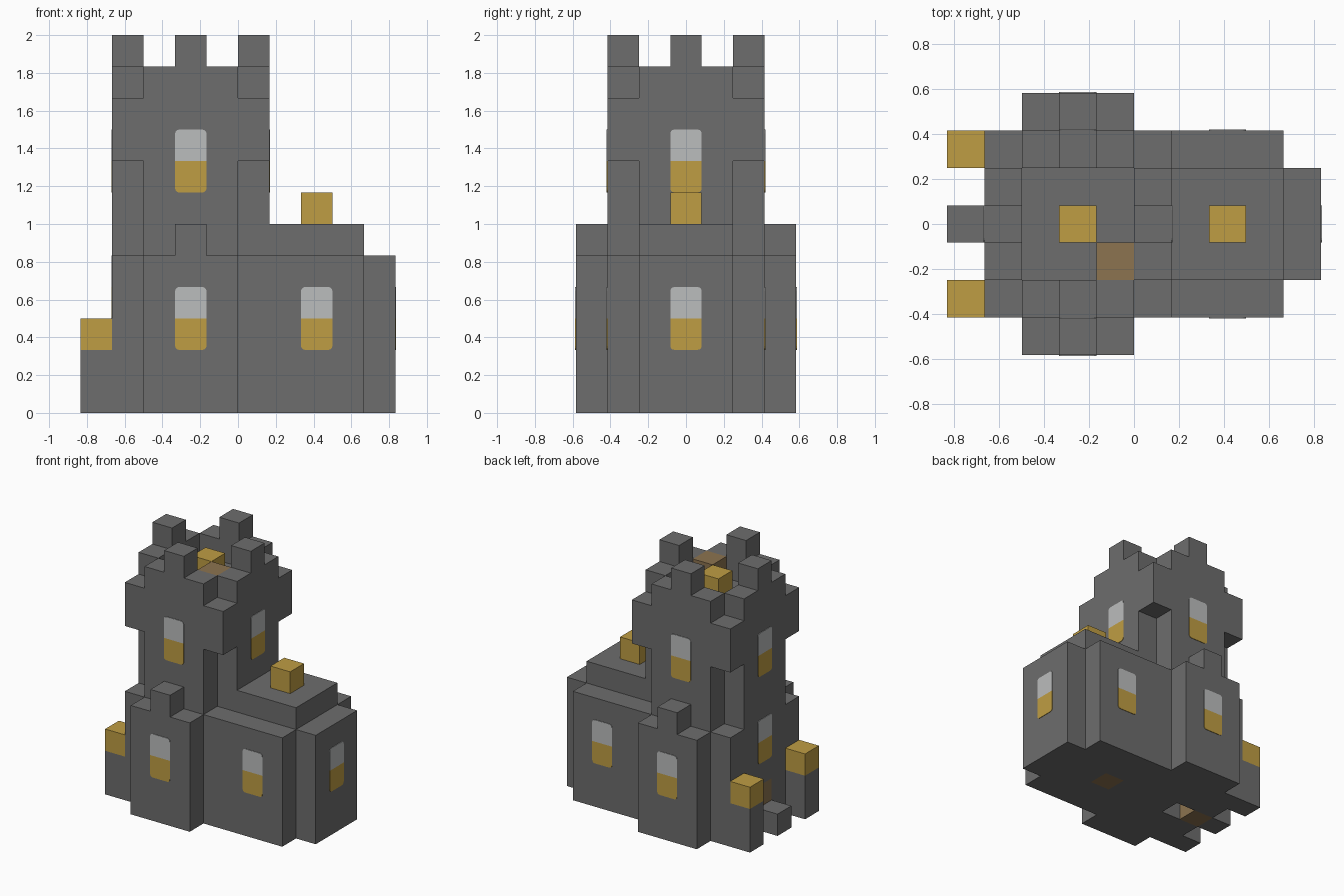
import bpy, bmesh, math
from mathutils import Matrix, Vector

if "Cube" in bpy.data.objects:
    bpy.data.objects.remove(bpy.data.objects["Cube"], do_unlink=True)

U = 1 / 6  # one building block


def material(name, rgb):
    m = bpy.data.materials.new(name)
    m.use_nodes = True
    m.diffuse_color = (*rgb, 1)
    m.node_tree.nodes["Principled BSDF"].inputs["Base Color"].default_value = (*rgb, 1)
    return m


STONE = material("grey stone", (0.153, 0.153, 0.153))
GOLD = material("warm gold", (0.52, 0.34, 0.057))
GLASS = material("pale glass", (0.50, 0.51, 0.51))
WOOD = material("brown wood", (0.265, 0.172, 0.08))


def finish(name, bm, *mats):
    bmesh.ops.recalc_face_normals(bm, faces=bm.faces)
    mesh = bpy.data.meshes.new(name)
    bm.to_mesh(mesh)
    bm.free()
    for m in mats:
        mesh.materials.append(m)
    ob = bpy.data.objects.new(name, mesh)
    bpy.context.collection.objects.link(ob)
    return ob


def box(name, x, y, z, mat=STONE):
    """Block given by its (low, high) ranges in block units."""
    bm = bmesh.new()
    mid = Vector([sum(r) / 2 * U for r in (x, y, z)])
    size = [(r[1] - r[0]) * U for r in (x, y, z)]
    bmesh.ops.create_cube(bm, size=1, matrix=Matrix.Translation(mid) @ Matrix.Diagonal((*size, 1)))
    return finish(name, bm, mat)


def prism(name, outline, z0, z1, mat=STONE):
    bm = bmesh.new()
    face = bm.faces.new([bm.verts.new((x * U, y * U, z0 * U)) for x, y in outline])
    up = bmesh.ops.extrude_face_region(bm, geom=[face])["geom"]
    bmesh.ops.translate(bm, vec=(0, 0, (z1 - z0) * U),
                        verts=[v for v in up if isinstance(v, bmesh.types.BMVert)])
    return finish(name, bm, mat)


def window(name, x, y, z, angle):
    """Rounded plate, pale above and gold below, facing the given angle about z (0 = front)."""
    bm = bmesh.new()
    bmesh.ops.create_cube(bm, size=1, matrix=Matrix.Diagonal((U, 0.008, 2 * U, 1)))
    corners = [e for e in bm.edges if abs(e.verts[0].co.y - e.verts[1].co.y) > 0.001]
    bmesh.ops.bevel(bm, geom=corners, offset=0.022, segments=3, profile=0.5, affect='EDGES')
    bmesh.ops.bisect_plane(bm, geom=bm.verts[:] + bm.edges[:] + bm.faces[:],
                           plane_co=(0, 0, 0), plane_no=(0, 0, 1))
    for f in bm.faces:
        f.material_index = 0 if f.calc_center_median().z > 0 else 1
    bm.transform(Matrix.Translation((x * U, y * U, (z + 1) * U)) @ Matrix.Rotation(angle, 4, 'Z'))
    return finish(name, bm, GLASS, GOLD)


def cut(target, name, x, y, z):
    cutter = box(name, x, y, z)
    cutter.hide_render = True
    cutter.hide_viewport = True
    cutter.display_type = 'WIRE'
    mod = target.modifiers.new(name, 'BOOLEAN')
    mod.operation = 'DIFFERENCE'
    mod.solver = 'EXACT'
    mod.object = cutter


MID = (-0.5, 0.5)
FRONT, EAST, BACK, WEST = 0, math.pi / 2, math.pi, -math.pi / 2

# Ground floor: tower base with the doorway cut in, hall and east bay
base = box("tower_base", (-4, 0), (-2.5, 2.5), (0, 5))
cut(base, "doorway_cutter", (-4.2, -2), MID, (-0.2, 2))
box("entrance_door", (-4, -3), MID, (0, 2), WOOD)
box("door_step", (-5, -4), MID, (0, 1))

hall = box("hall", (0, 4), (-2.5, 2.5), (0, 5))
cut(hall, "inner_door_cutter", (1, 2), MID, (-0.2, 2))
box("inner_door", (1, 2), MID, (0, 2), WOOD)
box("hall_roof", (1, 4), (-1.5, 1.5), (5, 6))
box("roof_lantern", (2, 3), MID, (6, 7), GOLD)
box("east_bay", (4, 5), (-1.5, 1.5), (0, 5))
window("east_bay_window", 5, 0, 2, EAST)

# Parts mirrored front to back
for side, s, turn in (("front", -1, FRONT), ("back", 1, BACK)):
    def span(a, b):
        return tuple(sorted((a * s, b * s)))
    box(side + "_bay", (-3, 0), span(2.5, 3.5), (0, 5))
    box(side + "_bay_merlon", (-2, -1), span(2.5, 3.5), (5, 6))
    box(side + "_gate_post", (-5, -4), span(1.5, 2.5), (0, 2))
    box(side + "_gate_lantern", (-5, -4), span(1.5, 2.5), (2, 3), GOLD)
    window(side + "_bay_window", -1.5, 3.5 * s, 2, turn)
    window(side + "_hall_window", 2.5, 2.5 * s, 2, turn)

# Tower: cross-shaped shaft under a square gallery
quarter = [(2.5, -1.5), (2.5, 1.5), (1.5, 1.5)]
cross = []
for k in range(4):
    c, s = round(math.cos(k * math.pi / 2)), round(math.sin(k * math.pi / 2))
    cross += [(c * x - s * y - 1.5, s * x + c * y) for x, y in quarter]
prism("tower_shaft", cross, 5, 8)
box("tower_gallery", (-4, 1), (-2.5, 2.5), (8, 10))

# Parapet walls, merlons and windows on the four tower sides
for side, turn in (("front", FRONT), ("east", EAST), ("back", BACK), ("west", WEST)):
    dx, dy = round(math.sin(turn)), -round(math.cos(turn))

    def around(half):
        cx, cy = -1.5 + 2 * dx, 2 * dy
        hx, hy = (0.5, half) if dx else (half, 0.5)
        return (cx - hx, cx + hx), (cy - hy, cy + hy)
    box(side + "_parapet", *around(1.5), (10, 11))
    box(side + "_merlon", *around(0.5), (11, 12))
    window(side + "_tower_window", -1.5 + 2.5 * dx, 2.5 * dy, 7, turn)
window("west_stair_window", -4, 0, 3, WEST)

# Tower top: beacon and stair hatch
box("tower_beacon", (-2, -1), MID, (10, 11), GOLD)
box("stair_hatch", (-1, 0), (-1.5, -0.5), (10, 11), WOOD)
